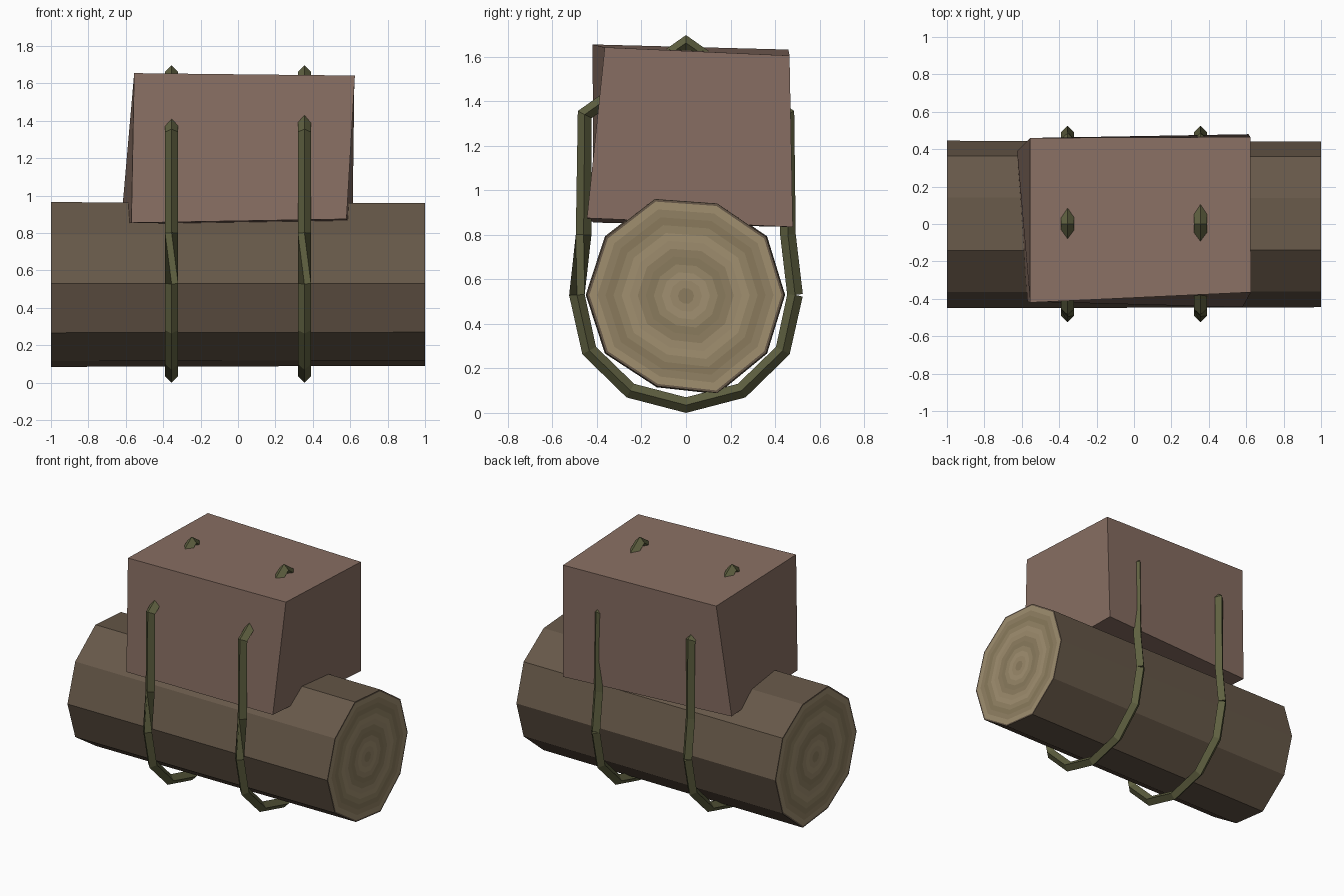
import bpy, bmesh, math
from mathutils import Vector

if "Cube" in bpy.data.objects:
    bpy.data.objects.remove(bpy.data.objects["Cube"])


def material(name, rgb):
    m = bpy.data.materials.new(name)
    m.diffuse_color = (*rgb, 1)
    m.use_nodes = True
    m.node_tree.nodes["Principled BSDF"].inputs["Base Color"].default_value = m.diffuse_color
    return m


def finish(name, bm, mats):
    bmesh.ops.recalc_face_normals(bm, faces=bm.faces)
    me = bpy.data.meshes.new(name)
    bm.to_mesh(me)
    bm.free()
    for m in mats:
        me.materials.append(m)
    ob = bpy.data.objects.new(name, me)
    bpy.context.collection.objects.link(ob)
    return ob


def bridge(bm, a, b, shift=0, mat=0):
    n = len(a)
    for i in range(n):
        j = (i + 1) % n
        f = bm.faces.new((a[i], a[j], b[(j + shift) % n], b[(i + shift) % n]))
        f.material_index = mat


bark = material("bark", (0.135, 0.098, 0.066))
cloth = material("cloth", (0.25, 0.16, 0.125))
cord = material("cord", (0.115, 0.118, 0.052))
light, dark = Vector((0.36, 0.28, 0.165)), Vector((0.25, 0.195, 0.107))

# Log: irregular ten-sided cylinder with growth rings on both ends
profile = [(-0.14, 0.96), (0.14, 0.94), (0.36, 0.79), (0.44, 0.53), (0.36, 0.27),
           (0.14, 0.09), (-0.13, 0.12), (-0.36, 0.27), (-0.445, 0.53), (-0.36, 0.79)]
CZ, RINGS = 0.525, 12
ring_mats = []
for k in range(RINGS):
    r = (k + 0.5) / RINGS
    t = 0.5 - 0.5 * math.cos(2 * math.pi * r * 2.5)
    ring_mats.append(material(f"growth_ring_{k}", dark.lerp(light, t)))

bm = bmesh.new()


def log_ring(x, s):
    return [bm.verts.new((x, y * s, CZ + (z - CZ) * s)) for y, z in profile]


ends = {}
for x, grow in ((-1, 1.012), (1, 1.0)):
    outer = ends[x] = log_ring(x, grow)
    rim = log_ring(x, grow * 0.975)
    bridge(bm, outer, rim)
    for k in range(RINGS - 1, 0, -1):
        inner = log_ring(x, grow * 0.975 * k / RINGS)
        bridge(bm, rim, inner, mat=k + 1)
        rim = inner
    bm.faces.new(rim).material_index = 1
bridge(bm, ends[-1], ends[1])
finish("log", bm, [bark] + ring_mats)

# Bundle: slightly skewed box sunk into the top of the log
bm = bmesh.new()
bottom = [(-0.57, -0.415, 0.855), (0.58, -0.445, 0.875), (0.612, 0.48, 0.835), (-0.625, 0.39, 0.855)]
top = [(-0.555, -0.42, 1.655), (0.625, -0.365, 1.642), (0.622, 0.465, 1.605), (-0.555, 0.46, 1.632)]
lo = [bm.verts.new(p) for p in bottom]
hi = [bm.verts.new(p) for p in top]
bridge(bm, lo, hi)
bm.faces.new(lo)
bm.faces.new(hi)
finish("bundle", bm, [cloth])

# Straps: square cord looped around log and bundle, with a half twist at the front
path = [(0.49, 0.53), (0.458, 0.8), (0.455, 1.34), (0, 1.662), (-0.455, 1.34), (-0.46, 0.8),
        (-0.49, 0.53), (-0.435, 0.28), (-0.25, 0.1), (0, 0.035), (0.25, 0.1), (0.435, 0.28), (0.49, 0.53)]
R = 0.035


def strap(name, x):
    bm = bmesh.new()
    pts = [Vector((x, y, z)) for y, z in path]
    rings = []
    for i, p in enumerate(pts):
        d = Vector()
        if i:
            d += (p - pts[i - 1]).normalized()
        if i < len(pts) - 1:
            d += (pts[i + 1] - p).normalized()
        side = Vector((R, 0, 0))
        out = d.normalized().cross(side)
        rings.append([bm.verts.new(p + o) for o in (out, side, -out, -side)])
    for i in range(len(rings) - 1):
        bridge(bm, rings[i], rings[i + 1], shift=1 if i == 5 else 0)
    bm.faces.new(rings[0])
    bm.faces.new(rings[-1])
    finish(name, bm, [cord])


strap("strap_left", -0.355)
strap("strap_right", 0.355)
